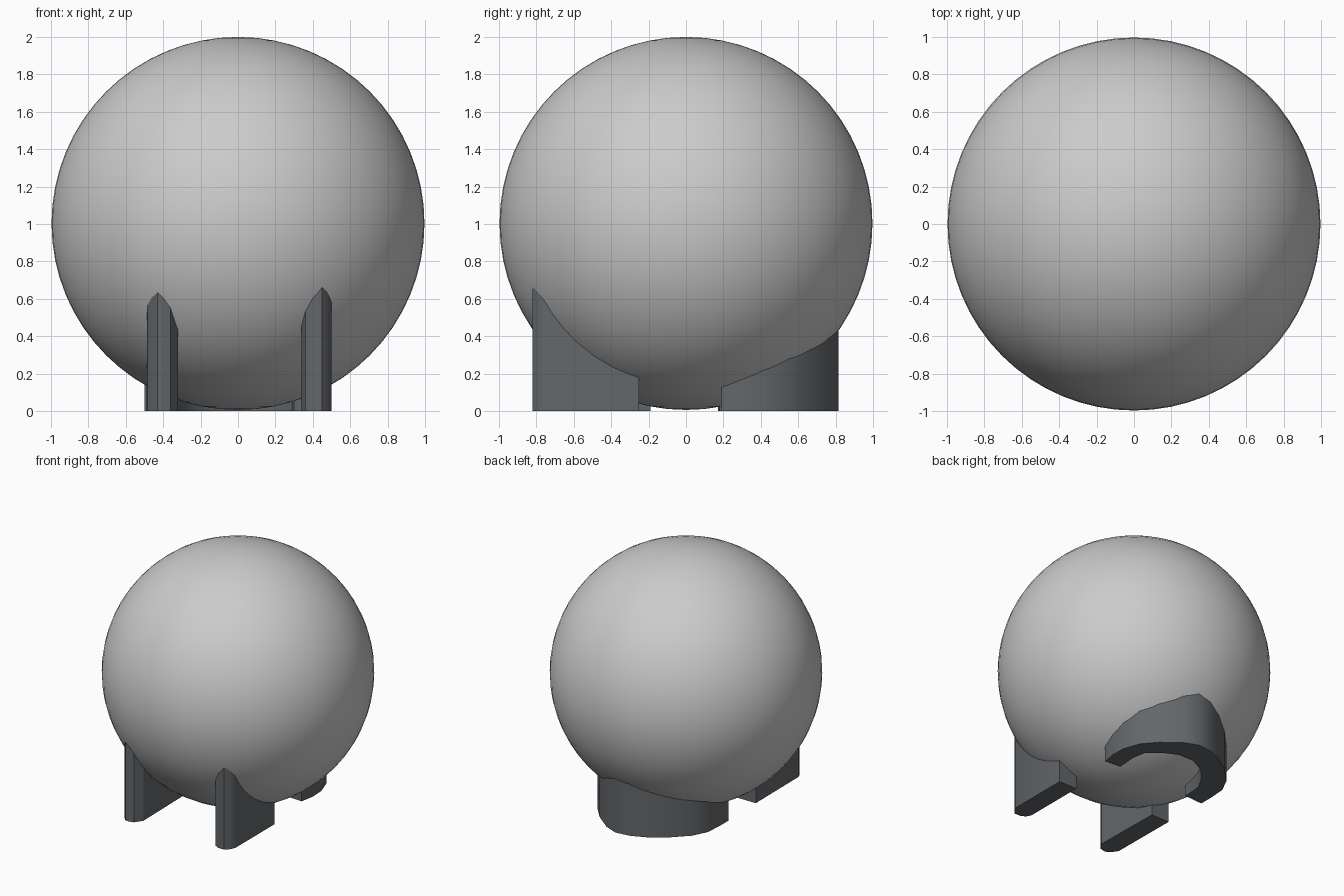
import bpy, bmesh
from math import radians

cube = bpy.data.objects.get("Cube")
if cube:
    bpy.data.objects.remove(cube)


def make_material(name, colour):
    mat = bpy.data.materials.new(name)
    mat.use_nodes = True
    mat.diffuse_color = colour
    mat.node_tree.nodes["Principled BSDF"].inputs["Base Color"].default_value = colour
    return mat


light_grey = make_material("light grey", (0.6, 0.6, 0.6, 1))
slate_grey = make_material("slate grey", (0.125, 0.135, 0.145, 1))


def finish(obj, mat, angle):
    obj.data.materials.append(mat)
    bpy.ops.object.select_all(action="DESELECT")
    obj.select_set(True)
    bpy.context.view_layer.objects.active = obj
    bpy.ops.object.shade_smooth_by_angle(angle=radians(angle))


def prism(name, outline, height, mat):
    """Extrude a floor outline straight up into the ball."""
    bm = bmesh.new()
    base = bm.faces.new([bm.verts.new((x, y, 0)) for x, y in outline])
    top = bmesh.ops.extrude_face_region(bm, geom=[base])["geom"]
    verts = [v for v in top if isinstance(v, bmesh.types.BMVert)]
    bmesh.ops.translate(bm, verts=verts, vec=(0, 0, height))
    bmesh.ops.recalc_face_normals(bm, faces=bm.faces)
    mesh = bpy.data.meshes.new(name)
    bm.to_mesh(mesh)
    bm.free()
    obj = bpy.data.objects.new(name, mesh)
    bpy.context.collection.objects.link(obj)
    finish(obj, mat, 30)
    return obj


# Ball
bpy.ops.mesh.primitive_uv_sphere_add(segments=64, ring_count=32, radius=0.997,
                                     location=(0, 0, 1.003))
ball = bpy.context.object
ball.name = "ball"
finish(ball, light_grey, 60)

# Front feet: straight bars with rounded noses
prism("front_left_foot",
      [(0.34, -0.25), (0.34, -0.76), (0.36, -0.80), (0.40, -0.82),
       (0.45, -0.82), (0.48, -0.79), (0.50, -0.75), (0.50, -0.25)],
      0.75, slate_grey)
prism("front_right_foot",
      [(-0.33, -0.19), (-0.32, -0.75), (-0.36, -0.81), (-0.40, -0.82),
       (-0.43, -0.82), (-0.46, -0.79), (-0.485, -0.75), (-0.49, -0.19)],
      0.75, slate_grey)

# Back foot: horseshoe opening towards the front
outer = [(0.435, 0.19), (0.455, 0.30), (0.45, 0.42), (0.405, 0.55), (0.31, 0.66),
         (0.17, 0.77), (0.06, 0.815), (-0.06, 0.80), (-0.18, 0.75), (-0.31, 0.66),
         (-0.43, 0.54), (-0.49, 0.42), (-0.50, 0.28), (-0.50, 0.17)]
inner = [(-0.34, 0.18), (-0.33, 0.34), (-0.26, 0.46), (-0.17, 0.55),
         (-0.05, 0.61), (0.08, 0.61), (0.20, 0.55), (0.29, 0.47),
         (0.31, 0.36), (0.30, 0.20)]
prism("back_foot", outer + inner, 0.6, slate_grey)
